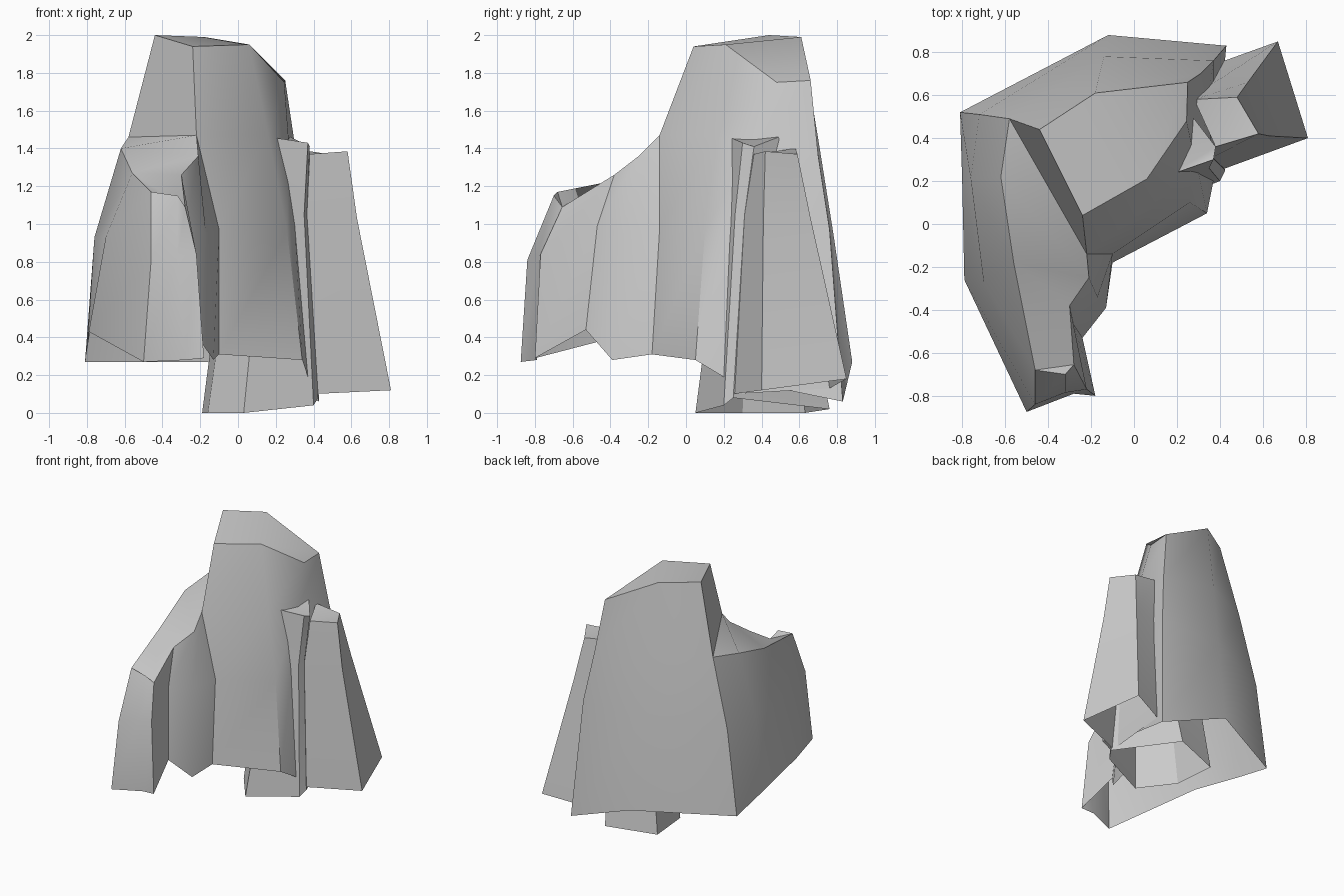
import bpy, bmesh, math


def make_object(name, bm, angle=30):
    mesh = bpy.data.meshes.new(name)
    bm.to_mesh(mesh)
    bm.free()
    obj = bpy.data.objects.new(name, mesh)
    bpy.context.collection.objects.link(obj)
    bpy.ops.object.select_all(action='DESELECT')
    obj.select_set(True)
    bpy.context.view_layer.objects.active = obj
    bpy.ops.object.shade_smooth_by_angle(angle=math.radians(angle))
    return obj


def add_rings(bm, rings):
    """Add counter-clockwise outlines from bottom to top, joined with quads."""
    vs = [[bm.verts.new(p) for p in ring] for ring in rings]
    for a, b in zip(vs, vs[1:]):
        n = len(a)
        for i in range(n):
            j = (i + 1) % n
            bm.faces.new((a[i], a[j], b[j], b[i]))
    return vs


def open_loft(name, *rings):
    """Rock shell with a closed top and an open underside."""
    bm = bmesh.new()
    vs = add_rings(bm, rings)
    bmesh.ops.triangulate(bm, faces=[bm.faces.new(vs[-1])])
    return make_object(name, bm)


# Main cliff: three outlines, starting at the front-left tip
foot = [(-.50, -.875, .27), (-.28, -.79, .28), (-.18, -.80, .29), (-.24, -.53, .44),
        (-.13, -.39, .28), (-.10, -.18, .31), (.34, .05, .28), (.37, .20, .19),
        (.43, .83, .06), (-.12, .88, .27), (-.81, .52, .27), (-.80, .20, .33),
        (-.79, -.26, .43)]
waist = [(-.46, -.84, .81), (-.32, -.785, .83), (-.22, -.77, .84), (-.28, -.47, .99),
         (-.17, -.34, .95), (-.10, -.14, .97), (.26, .10, .96), (.30, .24, 1.0),
         (.37, .76, .97), (-.14, .78, .95), (-.72, .51, .93), (-.76, .21, .93),
         (-.70, -.27, .93)]
shoulder = [(-.46, -.68, 1.17), (-.32, -.70, 1.15), (-.28, -.655, 1.09), (-.30, -.38, 1.26),
            (-.21, -.25, 1.36), (-.22, -.14, 1.47), (.16, .15, 1.47), (.27, .36, 1.42),
            (.31, .70, 1.36), (-.16, .70, 1.45), (-.58, .49, 1.46), (-.62, .22, 1.40),
            (-.56, -.18, 1.27)]
summit = [(-.24, .04, 1.94), (.06, .21, 1.95), (.245, .48, 1.75),
          (.25, .66, 1.76), (-.18, .61, 1.99), (-.44, .44, 2.0)]

bm = bmesh.new()
sh = add_rings(bm, [foot, waist, shoulder])[-1]
# sloping shelf on the left arm
for ids in ((10, 11, 5), (11, 12, 4, 5), (12, 3, 4), (12, 0, 2, 3), (0, 1, 2)):
    bm.faces.new([sh[i] for i in ids])
# tower rising from the shoulder
top = [bm.verts.new(p) for p in summit]
tower = sh[5:11]
for i in range(6):
    j = (i + 1) % 6
    bm.faces.new((tower[i], tower[j], top[j], top[i]))
bm.faces.new((top[0], top[1], top[4], top[5]))
bm.faces.new((top[1], top[2], top[3], top[4]))
make_object("main_cliff", bm, 35)

# Inner pillar: wide foot below the cliff, slim top showing on the right
open_loft("inner_pillar",
          [(.03, .05, 0), (.40, .20, .04), (.425, .25, .08),
           (.18, .76, .02), (-.19, .63, 0), (-.16, .30, 0)],
          [(.13, .18, 1.0), (.35, .26, 1.05), (.365, .31, 1.05),
           (.24, .57, 1.0), (-.06, .55, 1.0), (-.02, .32, 1.0)],
          [(.17, .23, 1.46), (.37, .30, 1.43), (.38, .36, 1.41),
           (.28, .49, 1.46), (.05, .48, 1.46), (.08, .32, 1.46)])

# Broad right pillar
open_loft("right_pillar",
          [(.40, .25, .10), (.81, .40, .12), (.67, .85, .18), (.42, .76, .13)],
          [(.365, .31, 1.05), (.63, .41, 1.03), (.53, .66, 1.03), (.33, .63, 1.03)],
          [(.38, .36, 1.37), (.58, .42, 1.385), (.48, .59, 1.37), (.28, .58, 1.40)])
